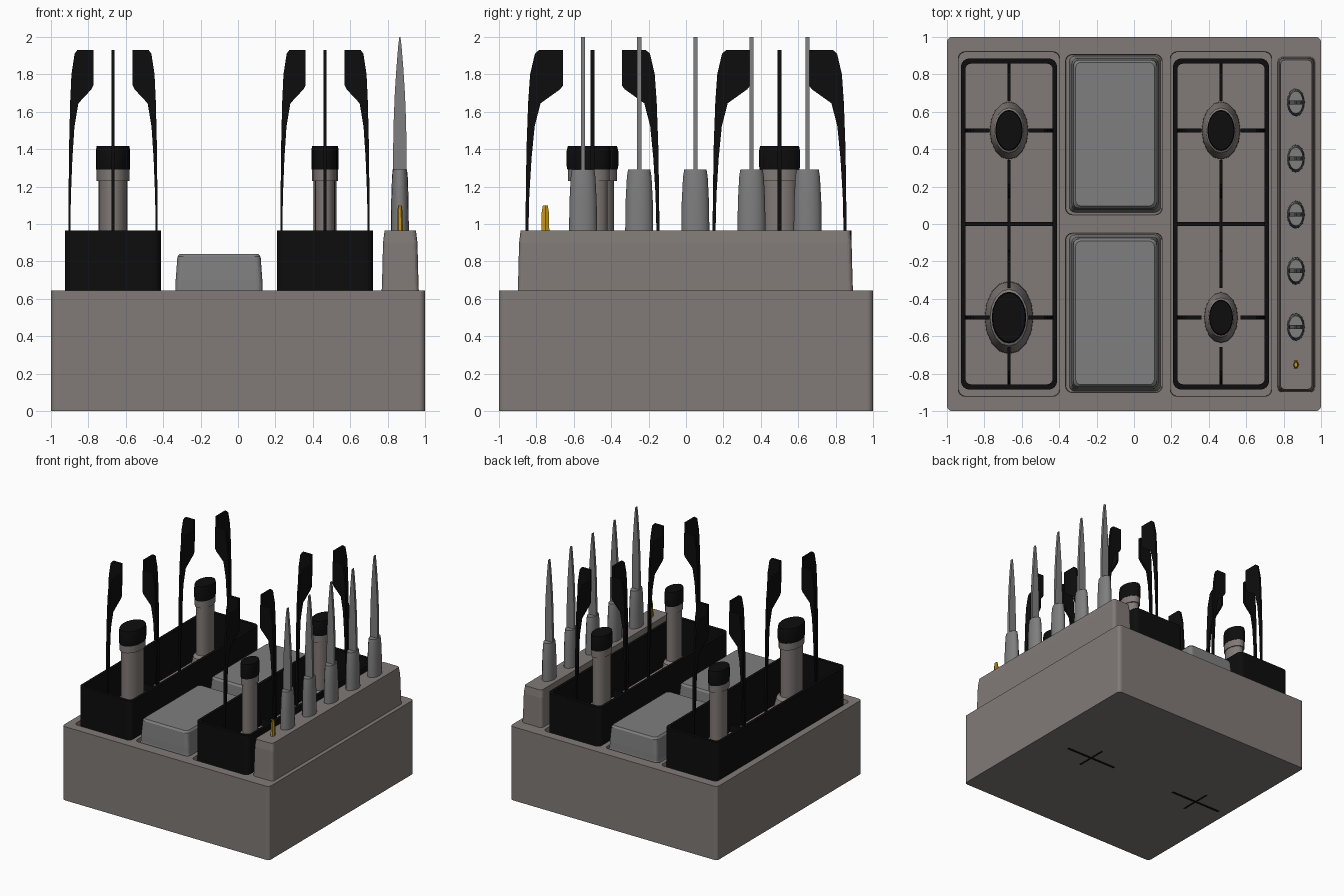
import bpy, bmesh, math
from mathutils import Vector

if "Cube" in bpy.data.objects:
    bpy.data.objects.remove(bpy.data.objects["Cube"])


def material(name, rgb):
    m = bpy.data.materials.new(name)
    m.diffuse_color = (*rgb, 1)
    m.use_nodes = True
    m.node_tree.nodes["Principled BSDF"].inputs["Base Color"].default_value = m.diffuse_color
    return m


BODY = material("warm_steel", (0.22, 0.195, 0.185))
PLATE = material("grey_metal", (0.21, 0.21, 0.21))
BLACK = material("cast_iron", (0.004, 0.004, 0.004))
AMBER = material("amber", (0.55, 0.3, 0.01))


def finish(name, bm, mat, smooth=False):
    bmesh.ops.recalc_face_normals(bm, faces=bm.faces)
    me = bpy.data.meshes.new(name)
    bm.to_mesh(me)
    bm.free()
    ob = bpy.data.objects.new(name, me)
    bpy.context.collection.objects.link(ob)
    if mat:
        me.materials.append(mat)
    if smooth:
        bpy.ops.object.select_all(action='DESELECT')
        bpy.context.view_layer.objects.active = ob
        ob.select_set(True)
        bpy.ops.object.shade_smooth_by_angle(angle=math.radians(35))
    return ob


def rounded_rect(x0, x1, y0, y1, r, seg=4):
    pts = []
    for k, (cx, cy) in enumerate([(x1 - r, y1 - r), (x0 + r, y1 - r), (x0 + r, y0 + r), (x1 - r, y0 + r)]):
        for i in range(seg + 1):
            a = math.pi / 2 * (k + i / seg)
            pts.append((cx + r * math.cos(a), cy + r * math.sin(a)))
    return pts


def skin(bm, loops, closed=False):
    """Bridge equal-length point loops with quads; cap the ends or close the chain."""
    rows = [[bm.verts.new(p) for p in loop] for loop in loops]
    n = len(rows[0])
    pairs = list(zip(rows, rows[1:])) + ([(rows[-1], rows[0])] if closed else [])
    for a, b in pairs:
        for i in range(n):
            j = (i + 1) % n
            bm.faces.new((a[i], a[j], b[j], b[i]))
    if not closed:
        bm.faces.new(rows[0])
        bm.faces.new(rows[-1])


def slab(name, rect, levels, r, mat):
    """Rounded block from (z, inset) levels."""
    x0, x1, y0, y1 = rect
    bm = bmesh.new()
    skin(bm, [[(x, y, z) for x, y in rounded_rect(x0 + d, x1 - d, y0 + d, y1 - d, r)] for z, d in levels])
    return finish(name, bm, mat)


def lathe(name, x, y, sx, sy, profile, n, mat):
    """Oval turned part from (radius, z) points."""
    bm = bmesh.new()
    skin(bm, [[(x + sx * r * math.cos(2 * math.pi * i / n), y + sy * r * math.sin(2 * math.pi * i / n), z)
               for i in range(n)] for r, z in profile])
    return finish(name, bm, mat, True)


def prism(bm, outline, origin, u, thick):
    """Upright plate: (distance along u, z) outline, given a thickness across u."""
    o, u = Vector(origin), Vector(u)
    side = Vector((-u.y, u.x, 0)).normalized() * thick / 2
    skin(bm, [[o + u * d + Vector((0, 0, z)) + side * s for d, z in outline] for s in (-1, 1)])


FLOOR = 0.60
GRATE_X = {"left": -0.668, "right": 0.465}

# hob body with sunken wells
body = slab("hob_body", (-1, 1, -1, 1), [(0.002, 0), (0.645, 0)], 0.03, BODY)
wells = [(cx - 0.275, cx + 0.275, -0.925, 0.925) for cx in GRATE_X.values()]
wells += [(-0.37, 0.155, 0.045, 0.91), (-0.37, 0.155, -0.905, -0.045)]
for i, rect in enumerate(wells):
    cutter = slab(f"well_cutter_{i}", rect, [(FLOOR, 0.006), (0.75, 0)], 0.035, None)
    cutter.hide_render = True
    cutter.hide_viewport = True
    mod = body.modifiers.new("well", 'BOOLEAN')
    mod.operation = 'DIFFERENCE'
    mod.solver = 'EXACT'
    mod.object = cutter

# centre raised plates
for side, y0, y1 in (("back", 0.06, 0.90), ("front", -0.895, -0.055)):
    slab(f"{side}_plate", (-0.348, 0.145, y0, y1),
         [(FLOOR - 0.01, 0), (0.645, 0.013), (0.70, 0.015), (0.825, 0.024), (0.84, 0.036)], 0.03, PLATE)

# pan supports: rim, low cross and raised fingers
FINGER = [(0.240, 0.62), (0.239, 0.965), (0.235, 1.40), (0.229, 1.65), (0.222, 1.80), (0.205, 1.91), (0.190, 1.93),
          (0.105, 1.93), (0.105, 1.74), (0.115, 1.72), (0.185, 1.645), (0.206, 1.52), (0.217, 1.35),
          (0.225, 1.15), (0.228, 0.965), (0.228, 0.62)]
for side, cx in GRATE_X.items():
    bm = bmesh.new()
    outer = rounded_rect(cx - 0.257, cx + 0.257, -0.885, 0.885, 0.045)
    inner = rounded_rect(cx - 0.233, cx + 0.233, -0.857, 0.857, 0.03)
    skin(bm, [[(x, y, z) for x, y in loop] for loop, z in
              ((outer, FLOOR), (outer, 0.965), (inner, 0.965), (inner, FLOOR))], closed=True)
    for u, half, thick in (((1, 0, 0), 0.25, 0.022), ((0, 1, 0), 0.145, 0.016)):
        prism(bm, [(-half, 0), (half, 0), (half, 0.66), (-half, 0.66)], (cx, 0, 0), u, thick)
    for cy in (-0.5, 0.5):
        for s in (-1, 1):
            prism(bm, FINGER, (cx, cy, 0), (s, 0, 0), 0.022)
            prism(bm, FINGER, (cx, cy, 0), (0, 1.5 * s, 0), 0.016)
    finish(f"{side}_pan_support", bm, BLACK)

# burners: flared stem and dark cap
for name, cx, cy, r in (("front_left", -0.668, -0.5, 0.092), ("back_left", -0.668, 0.5, 0.073),
                        ("back_right", 0.465, 0.5, 0.073), ("front_right", 0.465, -0.5, 0.064)):
    lathe(f"{name}_burner", cx, cy, r, r * 1.5,
          [(1.42, FLOOR - 0.01), (1.4, 0.66), (1.1, 0.79), (0.84, 0.81), (0.84, 1.23), (0.95, 1.23), (0.95, 1.295)],
          16, BODY)
    lathe(f"{name}_burner_cap", cx, cy, r, r * 1.5,
          [(0.97, 1.29), (1, 1.31), (1, 1.39), (0.95, 1.417)], 20, BLACK)

# control panel
slab("control_panel", (0.767, 0.967, -0.9, 0.893),
     [(0.62, 0), (0.70, 0.003), (0.90, 0.008), (0.965, 0.016)], 0.025, BODY)

# knobs with an upright grip
GRIP = [(0.036, 1.27), (0.036, 1.40), (0.033, 1.55), (0.027, 1.70), (0.018, 1.84), (0.009, 1.95), (0.003, 2.0)]
for i in range(5):
    y = 0.65 - 0.3 * i
    lathe(f"knob_{i + 1}", 0.865, y, 0.048, 0.075,
          [(1, 0.955), (0.97, 1.12), (0.88, 1.25), (0.8, 1.29)], 16, PLATE)
    bm = bmesh.new()
    prism(bm, GRIP + [(-d, z) for d, z in reversed(GRIP)], (0.865, y, 0), (1, 0, 0), 0.022)
    finish(f"knob_grip_{i + 1}", bm, PLATE)

# indicator lamp
lathe("indicator_lamp", 0.865, -0.752, 0.016, 0.025, [(1, 0.955), (0.9, 1.06), (0.6, 1.10)], 6, AMBER)
